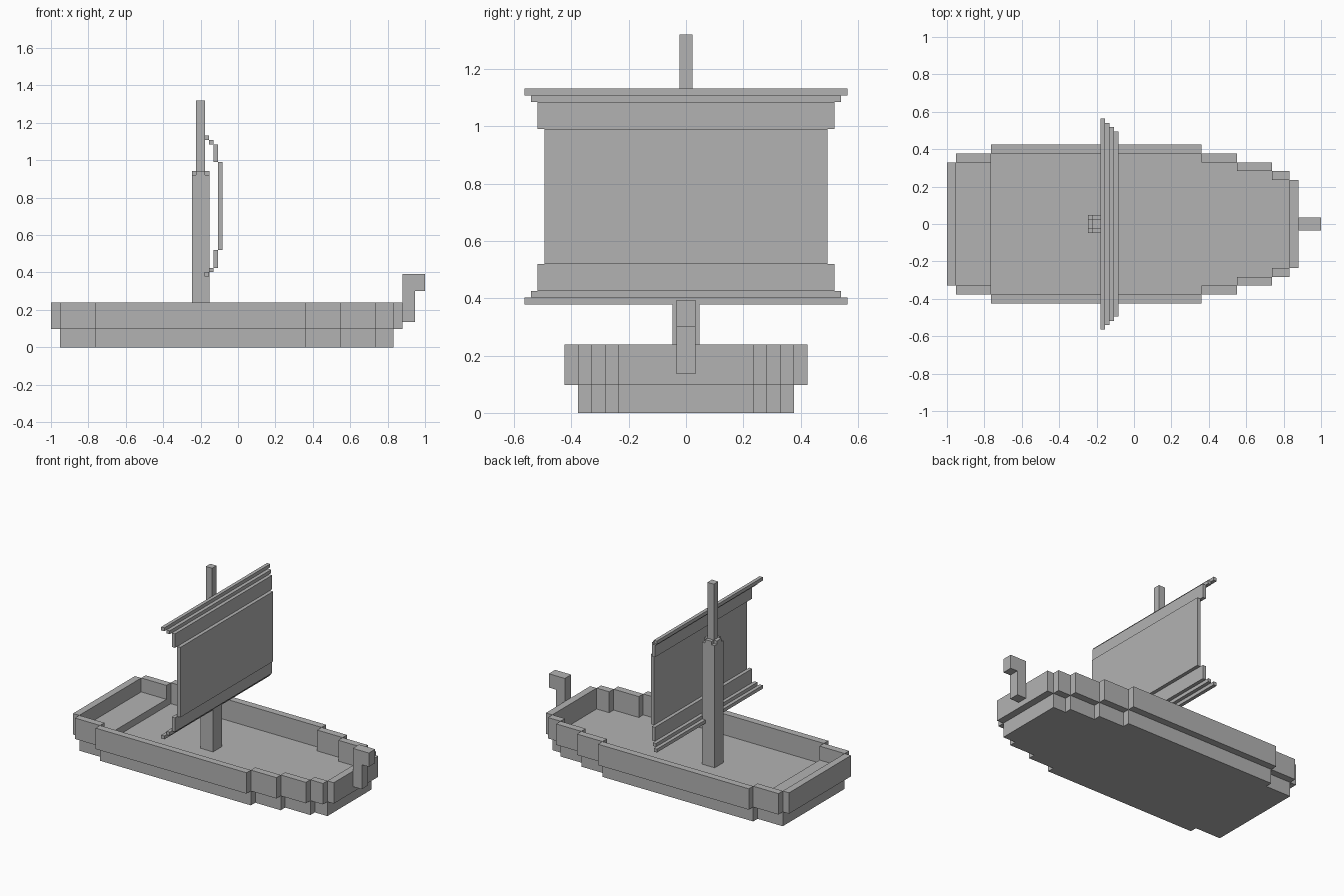
import bpy, bmesh

cube = bpy.data.objects.get("Cube")
if cube:
    bpy.data.objects.remove(cube, do_unlink=True)

grey = bpy.data.materials.new("plain_grey")
grey.use_nodes = True
grey.diffuse_color = (0.45, 0.45, 0.45, 1)
grey.node_tree.nodes["Principled BSDF"].inputs["Base Color"].default_value = grey.diffuse_color


def finish(name, bm):
    bmesh.ops.recalc_face_normals(bm, faces=bm.faces)
    mesh = bpy.data.meshes.new(name)
    bm.to_mesh(mesh)
    bm.free()
    mesh.materials.append(grey)
    bpy.context.scene.collection.objects.link(bpy.data.objects.new(name, mesh))


def boxes(name, *ranges):
    """One object from boxes, each given as (x0, x1, y0, y1, z0, z1)."""
    bm = bmesh.new()
    for x0, x1, y0, y1, z0, z1 in ranges:
        for v in bmesh.ops.create_cube(bm, size=1)["verts"]:
            v.co.x = x1 if v.co.x > 0 else x0
            v.co.y = y1 if v.co.y > 0 else y0
            v.co.z = z1 if v.co.z > 0 else z0
    finish(name, bm)


def prism(name, outline, axis, start, end):
    """Extrude a flat outline: along z from (x, y), or along y from (x, z)."""
    bm = bmesh.new()
    place = (lambda a, b: (a, b, start)) if axis == "z" else (lambda a, b: (a, start, b))
    face = bm.faces.new([bm.verts.new(place(a, b)) for a, b in outline])
    ext = bmesh.ops.extrude_face_region(bm, geom=[face])["geom"]
    for v in ext:
        if isinstance(v, bmesh.types.BMVert):
            setattr(v.co, axis, end)
    finish(name, bm)


UNIT = 0.047          # plank thickness
DECK, RIM = 0.097, 0.238

# Hull sections: start x, end x, half width of the deck
sections = [(-0.953, -0.765, 0.33), (-0.765, 0.36, 0.377), (0.36, 0.55, 0.33),
            (0.55, 0.738, 0.283), (0.738, 0.832, 0.236)]

# Stepped lower hull, its top serving as the deck
side = [(x, w) for x0, x1, w in sections for x in (x0, x1)]
side = [(x, w) for x, w in side]
prism("lower_hull", side + [(x, -w) for x, w in reversed(side)], "z", 0, DECK)

# Bulwarks just outside the deck edge
for label, s in (("left", 1), ("right", -1)):
    boxes(label + "_bulwark", *[
        (x0, x1, *sorted((s * w, s * (w + UNIT))), DECK, RIM) for x0, x1, w in sections])
boxes("stern_bulwark", (-1, -0.953, -0.33, 0.33, DECK, RIM))
boxes("bow_bulwark", (0.832, 0.88, -0.236, 0.236, DECK, RIM))

# Raised stern platform
boxes("stern_platform", (-0.953, -0.765, -0.33, 0.33, DECK, DECK + UNIT))

# Hooked figurehead on the bow
prism("figurehead", [(0.88, 0.135), (0.947, 0.135), (0.947, 0.3), (1, 0.3),
                     (1, 0.393), (0.88, 0.393)], "y", -0.034, 0.034)

# Mast with a cross-shaped cap and a thin topmast
MX, R = -0.2, 0.0235
boxes("lower_mast", (MX - UNIT, MX + UNIT, -UNIT, UNIT, DECK, 0.92))
boxes("mast_cap", (MX - UNIT, MX + UNIT, -R, R, 0.92, 0.943),
      (MX - R, MX + R, -UNIT, UNIT, 0.92, 0.943))
boxes("topmast", (MX - R, MX + R, -R, R, 0.943, 1.32))

# Billowing sail: stepped strips, mirrored about its middle height
MID = 0.755
strips = [(0.353, 0.376, 0.564), (0.33, 0.353, 0.541), (0.236, 0.33, 0.518)]
x = -0.178
for i, (low, high, w) in enumerate(strips):
    boxes("sail_strip_%d" % (i + 1),
          (x, x + R, -w, w, MID + low, MID + high),
          (x, x + R, -w, w, MID - high, MID - low))
    x += R
boxes("sail_middle", (x, x + R, -0.494, 0.494, MID - 0.236, MID + 0.236))
